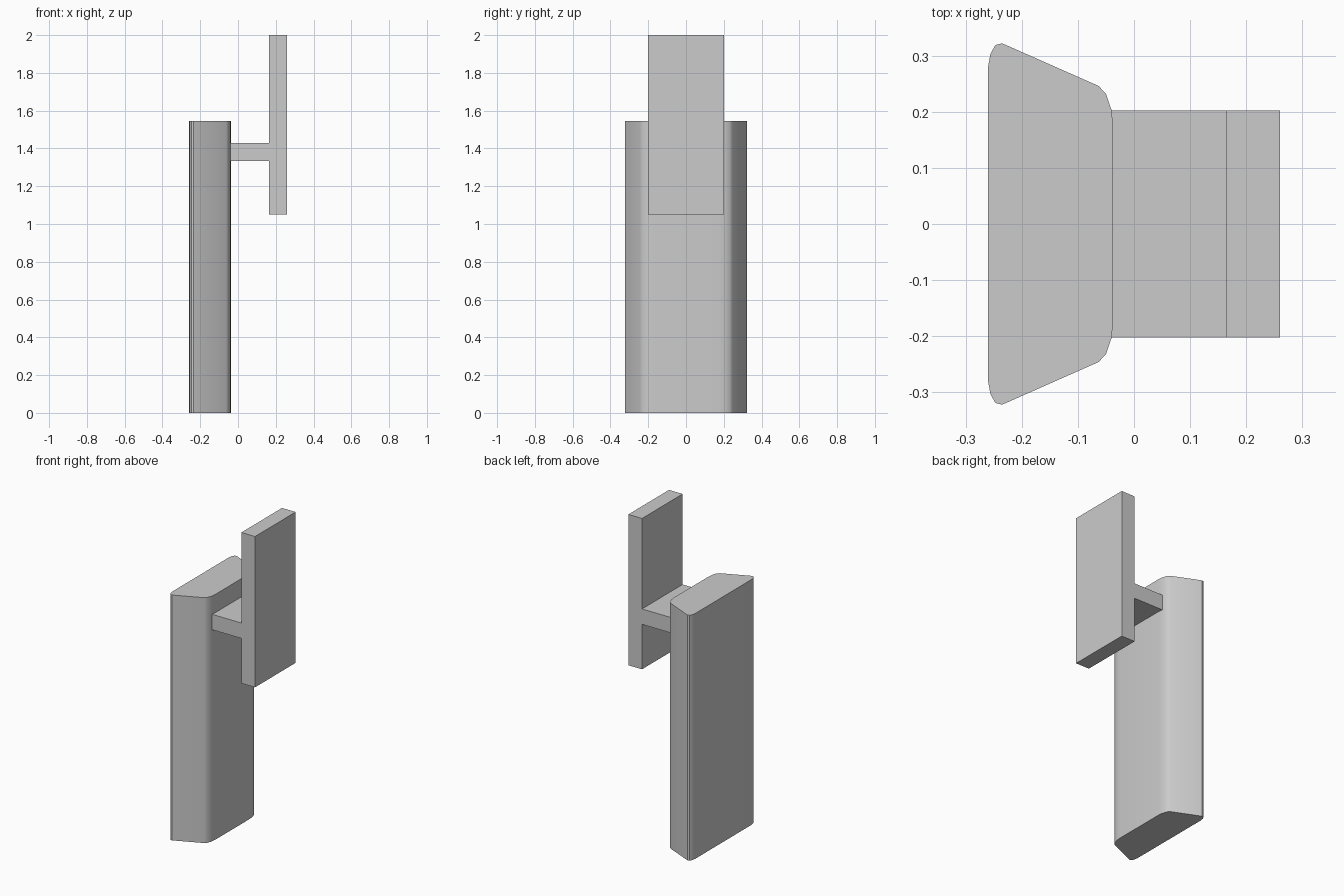
import bpy
import bmesh
import math
from mathutils import Vector

if "Cube" in bpy.data.objects:
    bpy.data.objects.remove(bpy.data.objects["Cube"], do_unlink=True)

grey = bpy.data.materials.new("plain grey")
grey.use_nodes = True
colour = (0.6, 0.6, 0.6, 1)
grey.diffuse_color = colour
grey.node_tree.nodes["Principled BSDF"].inputs["Base Color"].default_value = colour


def prism(name, points, sweep):
    """Extrude a closed outline along the sweep vector."""
    bm = bmesh.new()
    face = bm.faces.new([bm.verts.new(p) for p in points])
    result = bmesh.ops.extrude_face_region(bm, geom=[face], use_keep_orig=True)
    moved = [v for v in result["geom"] if isinstance(v, bmesh.types.BMVert)]
    bmesh.ops.translate(bm, verts=moved, vec=Vector(sweep))
    bmesh.ops.recalc_face_normals(bm, faces=bm.faces)
    mesh = bpy.data.meshes.new(name)
    bm.to_mesh(mesh)
    bm.free()
    mesh.materials.append(grey)
    obj = bpy.data.objects.new(name, mesh)
    bpy.context.collection.objects.link(obj)
    return obj


# Tall body: tapered outline with rounded corners, mirrored across y
half = [(-0.26, 0.28), (-0.256, 0.303), (-0.247, 0.319), (-0.235, 0.322),
        (-0.063, 0.246), (-0.05, 0.232), (-0.04, 0.203), (-0.037, 0.17)]
outline = half + [(x, -y) for x, y in reversed(half)]
body = prism("body", [(x, y, 0) for x, y in outline], (0, 0, 1.545))
bpy.ops.object.select_all(action="DESELECT")
body.select_set(True)
bpy.context.view_layer.objects.active = body
bpy.ops.object.shade_smooth_by_angle(angle=math.radians(30))

# Upright plate and its arm: one sideways T profile
root, inner, outer = -0.04, 0.165, 0.26
bottom, arm_low, arm_high, top = 1.05, 1.333, 1.43, 2.0
tee = [(root, arm_low), (inner, arm_low), (inner, bottom), (outer, bottom),
       (outer, top), (inner, top), (inner, arm_high), (root, arm_high)]
prism("plate_and_arm", [(x, -0.202, z) for x, z in tee], (0, 0.404, 0))
